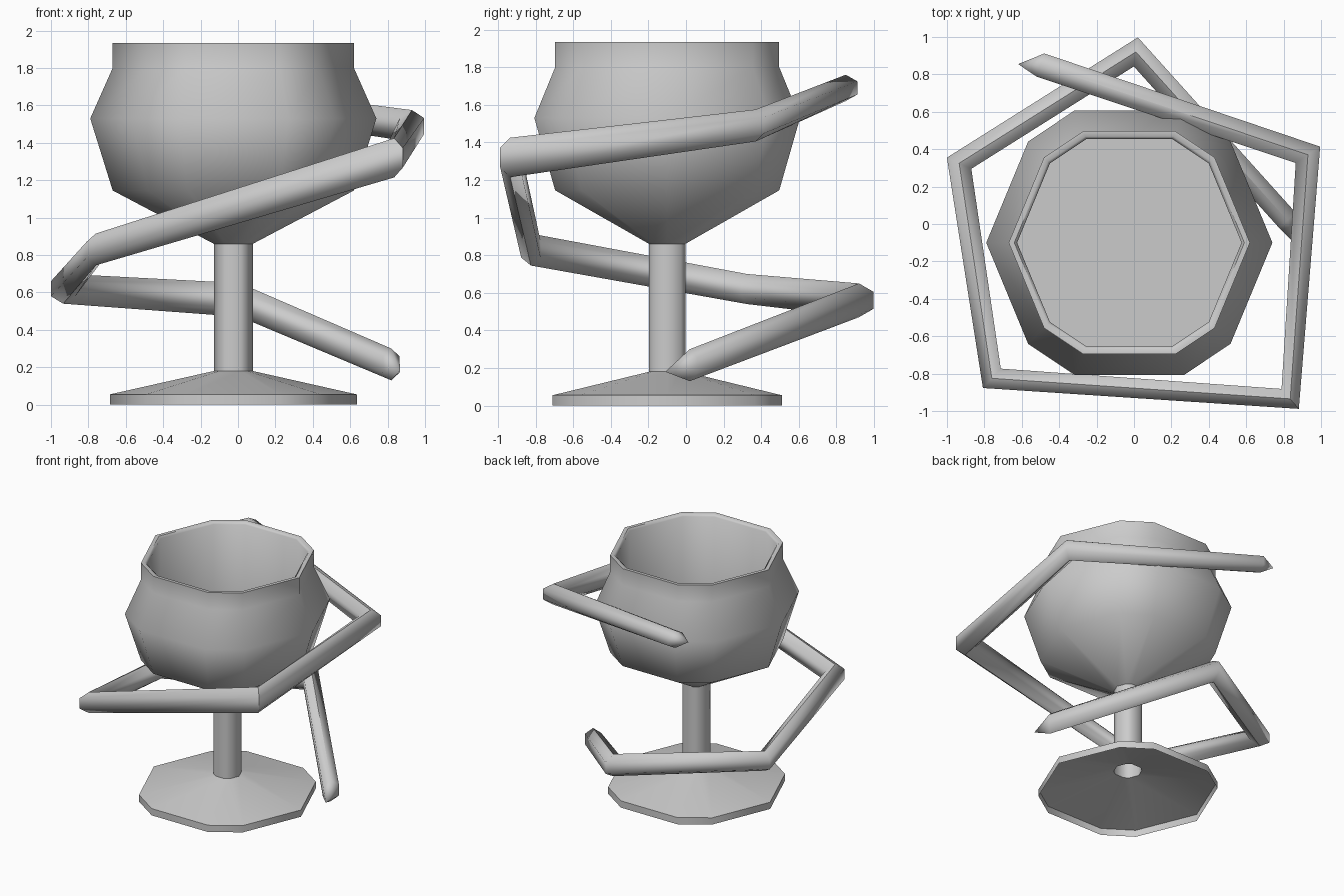
import bpy, math
from mathutils import Vector

if "Cube" in bpy.data.objects:
    bpy.data.objects.remove(bpy.data.objects["Cube"])


def make_object(name, verts, faces, angle):
    mesh = bpy.data.meshes.new(name)
    mesh.from_pydata(verts, [], faces)
    mesh.update()
    obj = bpy.data.objects.new(name, mesh)
    bpy.context.collection.objects.link(obj)
    bpy.ops.object.select_all(action='DESELECT')
    obj.select_set(True)
    bpy.context.view_layer.objects.active = obj
    bpy.ops.object.shade_smooth_by_angle(angle=math.radians(angle))
    return obj


def bridge(rings, n):
    return [(r * n + i, r * n + (i + 1) % n,
             (r + 1) * n + (i + 1) % n, (r + 1) * n + i)
            for r in range(rings - 1) for i in range(n)]


# Goblet: ten-sided lathe with uneven corner angles, open below the foot
CENTRE = Vector((-0.025, -0.10, 0))
ANGLES = [0, 45, 67.5, 112.5, 135, 180, 225, 247.5, 292.5, 315]
PROFILE = [(0.66, 0), (0.66, 0.055), (0.104, 0.18), (0.104, 0.86),
           (0.645, 1.145), (0.765, 1.53), (0.645, 1.80), (0.645, 1.935),
           (0.615, 1.935), (0.60, 1.92), (0.60, 1.15)]
verts = [CENTRE + Vector((r * math.cos(math.radians(a)),
                          r * math.sin(math.radians(a)), z))
         for r, z in PROFILE for a in ANGLES]
n = len(ANGLES)
faces = bridge(len(PROFILE), n)
faces.append(tuple(range(len(verts) - n, len(verts))))  # bowl floor
make_object("goblet", verts, faces, 46)

# Spiral vine: hexagonal section swept along a rising path
# x, y, z, half width, half height
PATH = [(0.82, 0.02, 0.215, 0.06, 0.085),
        (0.01, 0.92, 0.56, 0.06, 0.09),
        (-0.935, 0.325, 0.62, 0.06, 0.08),
        (-0.76, -0.825, 0.83, 0.055, 0.085),
        (0.835, -0.935, 1.32, 0.05, 0.105),
        (0.93, 0.37, 1.49, 0.062, 0.085),
        (-0.50, 0.85, 1.69, 0.065, 0.07)]
TIPS = [(0.865, -0.11, 0.18), (-0.62, 0.855, 1.70)]
SECTION = [(1, -0.5), (1, 0.5), (0, 1), (-1, 0.5), (-1, -0.5), (0, -1)]

pts = [Vector(p[:3]) for p in PATH]
verts = []
for i, (p, row) in enumerate(zip(pts, PATH)):
    a = p - pts[i - 1] if i else pts[1] - p
    b = pts[i + 1] - p if i < len(pts) - 1 else a
    a, b = a.to_2d().normalized(), b.to_2d().normalized()
    t = (a + b).normalized()
    side = Vector((t.y, -t.x, 0)) / max(0.5, t.dot(a))  # mitred corner
    for u, v in SECTION:
        verts.append(p + side * (u * row[3]) + Vector((0, 0, v * row[4])))
n = len(SECTION)
faces = bridge(len(PATH), n)
last = len(verts) - n
verts += [Vector(t) for t in TIPS]
for i in range(n):
    j = (i + 1) % n
    faces.append((j, i, last + n))
    faces.append((last + i, last + j, last + n + 1))
make_object("spiral_vine", verts, faces, 62)
